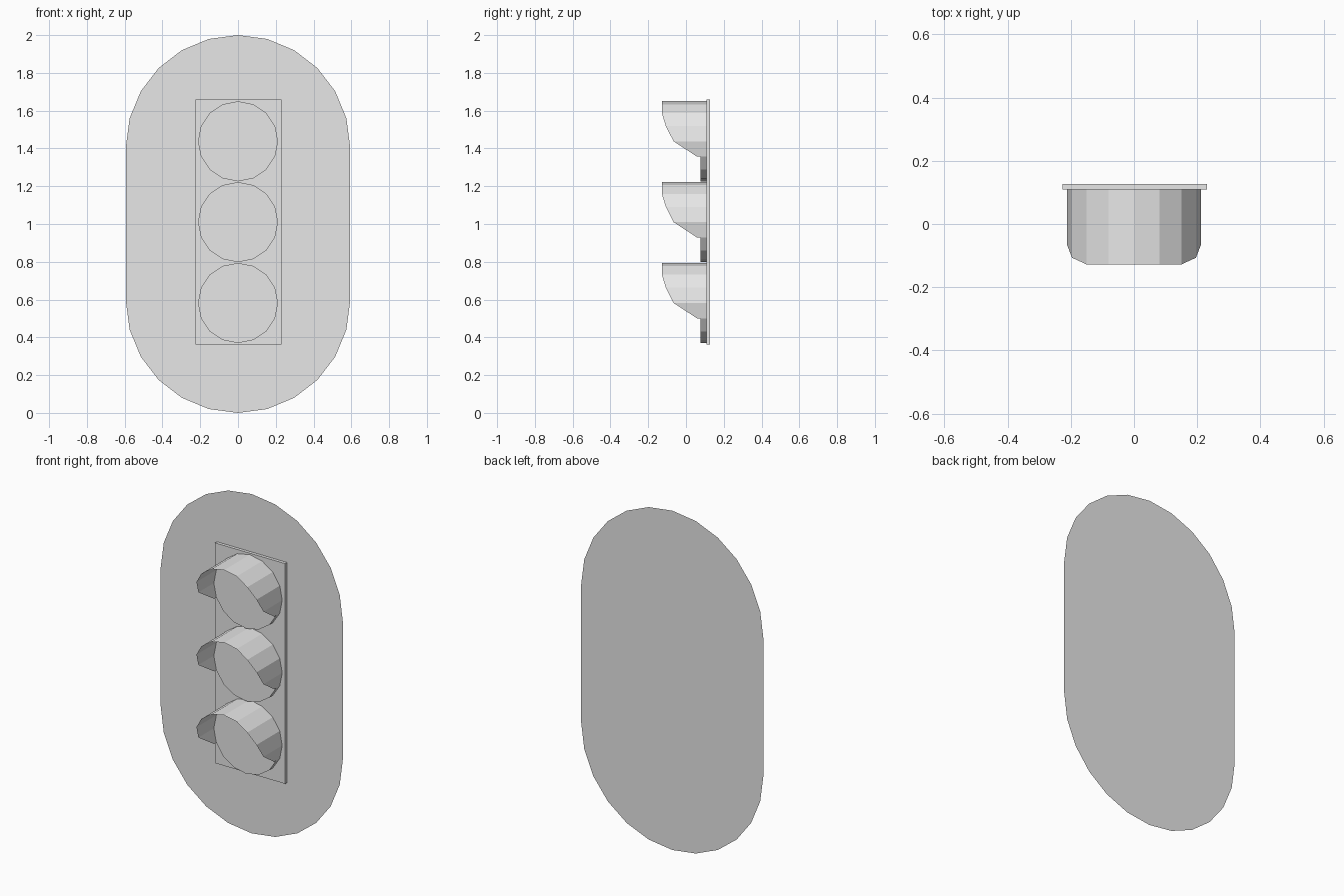
import bpy, bmesh, math

if "Cube" in bpy.data.objects:
    bpy.data.objects.remove(bpy.data.objects["Cube"])

grey = bpy.data.materials.new("light_grey")
grey.diffuse_color = (0.8, 0.8, 0.8, 1)
grey.use_nodes = True
grey.node_tree.nodes["Principled BSDF"].inputs["Base Color"].default_value = grey.diffuse_color

BACK, PLATE_FRONT, LENS_FRONT = 0.128, 0.109, 0.078
R, SIDES = 0.212, 16


def make(name, verts, faces):
    mesh = bpy.data.meshes.new(name)
    mesh.from_pydata(verts, [], faces)
    mesh.materials.append(grey)
    obj = bpy.data.objects.new(name, mesh)
    bpy.context.collection.objects.link(obj)
    return obj


def ring_point(step, y, zc):
    a = step * 2 * math.pi / SIDES
    return (R * math.sin(a), y, zc + R * math.cos(a))


# Backing board: thin sheet with two half-round ends
rad = 0.594
outline = []
for zc, start in ((2 - rad, 0), (rad, 180)):
    for i in range(13):
        a = math.radians(start + i * 15)
        outline.append((rad * math.cos(a), BACK, zc + rad * math.sin(a)))
make("backing_board", outline, [range(len(outline))])

# Rectangular mounting plate
bpy.ops.mesh.primitive_cube_add(size=1, location=(0.0025, (BACK + PLATE_FRONT) / 2 - 0.0005, 1.01))
plate = bpy.context.object
plate.name = "mounting_plate"
plate.scale = (0.457, BACK - PLATE_FRONT - 0.001, 1.298)
plate.data.materials.append(grey)

# Front edge of the visor, by ring steps away from the top
visor_edge = [-0.128, -0.128, -0.128, -0.107, -0.066, 0.058]

for label, zc in (("top", 1.438), ("middle", 1.01), ("bottom", 0.582)):
    # Lens: short drum with a flat front
    front = [ring_point(i, LENS_FRONT, zc) for i in range(SIDES)]
    rear = [ring_point(i, PLATE_FRONT, zc) for i in range(SIDES)]
    faces = [range(SIDES)]
    faces += [(i, i + SIDES, (i + 1) % SIDES + SIDES, (i + 1) % SIDES) for i in range(SIDES)]
    make(label + "_lens", front + rear, faces)

    # Visor: thin open hood over the lens
    steps = range(-5, 6)
    n = len(steps)
    verts = [ring_point(s, visor_edge[abs(s)], zc) for s in steps]
    verts += [ring_point(s, LENS_FRONT, zc) for s in steps]
    make(label + "_visor", verts, [(i, i + n, i + n + 1, i + 1) for i in range(n - 1)])
